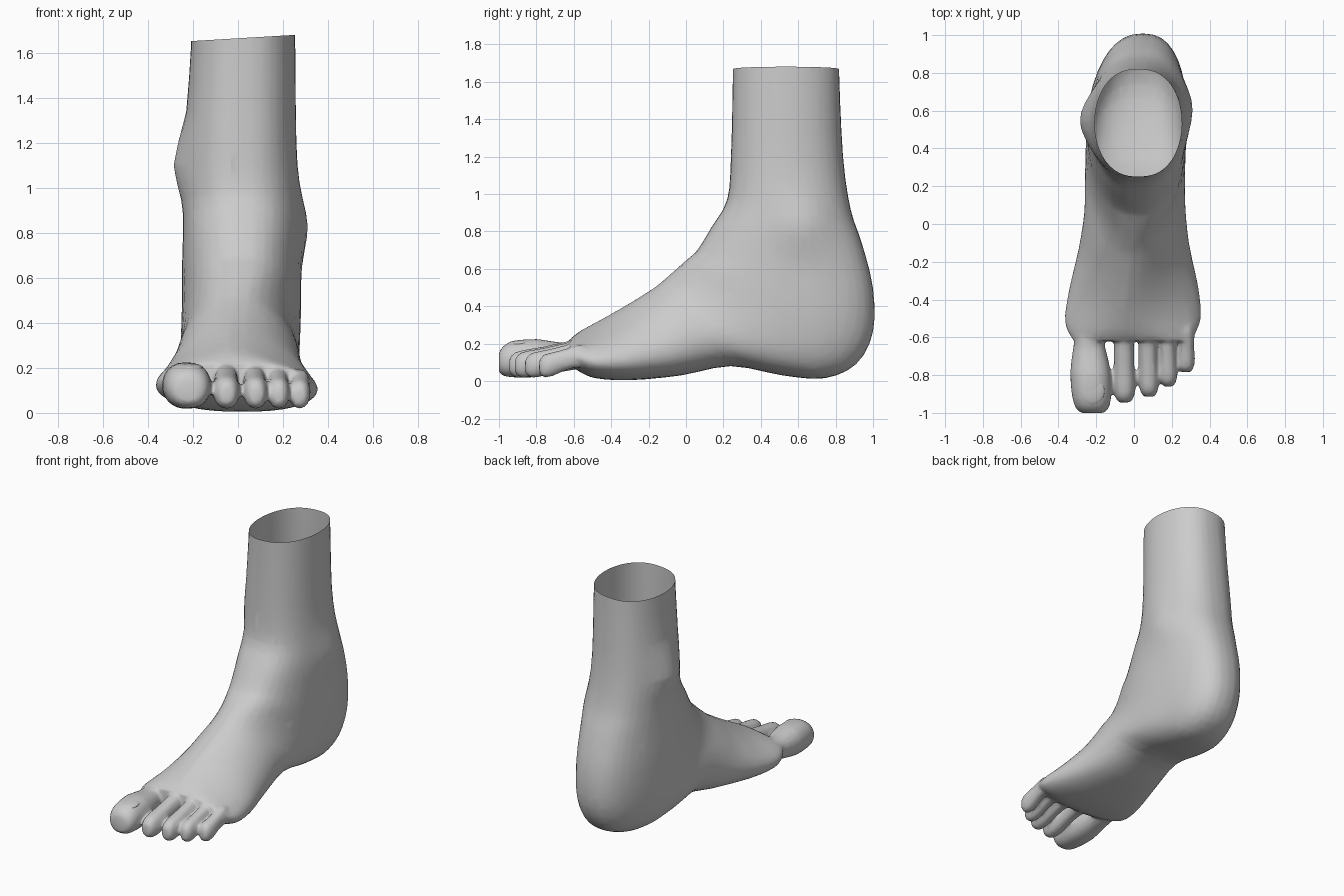
import bpy, bmesh, math
from mathutils import Vector

if "Cube" in bpy.data.objects:
    bpy.data.objects.remove(bpy.data.objects["Cube"])

N = 40
bm = bmesh.new()


def loft(rings):
    """Skin a list of point rings into a closed tube."""
    loops = [[bm.verts.new(p) for p in r] for r in rings]
    for a, b in zip(loops, loops[1:]):
        for i in range(N):
            j = (i + 1) % N
            bm.faces.new((a[i], a[j], b[j], b[i]))
    bm.faces.new(loops[0][::-1])
    bm.faces.new(loops[-1])


def section(a, b, xl, xr, k=1.0, p=0.85):
    """Rounded ring from top/front point a to sole/back point b (y, z).
    k < 1 moves the widest part toward the sole and the ridge inward."""
    pts = []
    for i in range(N):
        th = 2 * math.pi * i / N
        t = ((1 - math.cos(th)) / 2) ** k
        s = math.sin(th)
        side = math.copysign(abs(s) ** p, s) * (xr - xl) / 2
        x = (xl + xr) / 2 + side + (k - 1) * 0.15 * (1 - t)
        pts.append((x, a[0] + (b[0] - a[0]) * t, a[1] + (b[1] - a[1]) * t))
    return pts


def refine(rows, n=3):
    """Catmull-Rom interpolation between profile rows."""
    out = []
    ext = [rows[0]] + rows + [rows[-1]]
    for a, b, c, d in zip(ext, ext[1:], ext[2:], ext[3:]):
        for s in range(n):
            t = s / n
            out.append([q + 0.5 * t * (r - o + t * (2 * o - 5 * q + 4 * r - e
                        + t * (3 * (q - r) + e - o))) for o, q, r, e in zip(a, b, c, d)])
    return out + [rows[-1]]


# Leg, heel and forefoot: front y, z, back y, z, left x, right x, skew
body = [
    (0.25, 1.76, 0.82, 1.76, -0.205, 0.25, 1),
    (0.25, 1.62, 0.82, 1.62, -0.21, 0.255, 1),
    (0.24, 1.20, 0.84, 1.20, -0.235, 0.26, 1),
    (0.22, 0.97, 0.88, 0.92, -0.24, 0.275, 1),
    (0.14, 0.83, 0.94, 0.74, -0.245, 0.28, 1),
    (0.06, 0.70, 1.00, 0.50, -0.25, 0.28, 1),
    (0.01, 0.655, 1.00, 0.26, -0.25, 0.28, 1),
    (-0.04, 0.61, 0.91, 0.09, -0.25, 0.28, 0.95),
    (-0.08, 0.575, 0.74, 0.015, -0.25, 0.28, 0.9),
    (-0.12, 0.54, 0.52, 0.03, -0.25, 0.28, 0.85),
    (-0.17, 0.50, 0.24, 0.08, -0.25, 0.285, 0.8),
    (-0.28, 0.43, -0.03, 0.03, -0.275, 0.31, 0.7),
    (-0.40, 0.36, -0.30, 0.005, -0.32, 0.36, 0.6),
    (-0.50, 0.305, -0.48, 0.015, -0.345, 0.375, 0.6),
    (-0.57, 0.265, -0.56, 0.045, -0.335, 0.35, 0.7),
    (-0.62, 0.225, -0.62, 0.085, -0.31, 0.31, 0.9),
]
loft([section(r[:2], r[2:4], r[4], r[5], r[6], 0.82) for r in refine(body)])

# Toes: fraction of length, width factor, top z, bottom z
big = [(0, .5, .22, .08), (.35, .8, .205, .05), (.6, 1, .225, .022),
       (.85, .95, .215, .02), (.96, .78, .185, .03), (1, .55, .15, .05)]
small = [(0, .5, .18, .09), (.25, .8, .215, .07), (.4, .9, .205, .07), (.6, .9, .185, .05),
         (.78, 1, .17, .025), (.93, .85, .155, .02), (1, .5, .12, .045)]
toes = [  # root x, tip x, tip y, half width, height factor, profile
    (-0.245, -0.22, -1.0, 0.108, 1.0, big),
    (-0.055, -0.05, -0.945, 0.06, 1.0, small),
    (0.07, 0.08, -0.915, 0.055, 0.98, small),
    (0.175, 0.182, -0.86, 0.05, 0.95, small),
    (0.278, 0.274, -0.785, 0.048, 0.9, small),
]
ROOT = -0.48
for x0, x1, tip, w, h, prof in toes:
    rings = []
    for f, wf, top, bot in refine(prof, 2):
        y, x = ROOT + (tip - ROOT) * f, x0 + (x1 - x0) * f
        rings.append(section((y, top * h), (y, bot), x - w * wf, x + w * wf, 1, 0.8))
    loft(rings)

# Ankle bones swell out of the skin; the heel leans slightly outward
for v in bm.verts:
    x, y, z = v.co
    for sgn, cy, cz, amp in ((-1, 0.55, 1.11, 0.05), (1, 0.63, 0.83, 0.035)):
        if x * sgn > 0:
            v.co.x += sgn * amp * min(1, abs(x) / 0.24) * math.exp(
                -((y - cy) / 0.15) ** 2 - ((z - cz) / 0.14) ** 2)
    if z < 1:
        v.co.x += 0.075 * max(0, y - 0.6) * min(1, (1 - z) / 0.3)

bmesh.ops.recalc_face_normals(bm, faces=bm.faces)
mesh = bpy.data.meshes.new("foot")
bm.to_mesh(mesh)
bm.free()
foot = bpy.data.objects.new("foot", mesh)
bpy.context.collection.objects.link(foot)
bpy.context.view_layer.objects.active = foot
foot.select_set(True)

# Fuse the parts into one skin
m = foot.modifiers.new("fuse", 'REMESH')
m.mode = 'VOXEL'
m.voxel_size = 0.01
m = foot.modifiers.new("soften", 'SMOOTH')
m.factor, m.iterations = 0.5, 8
m = foot.modifiers.new("reduce", 'DECIMATE')
m.ratio = 0.06
for name in ("fuse", "soften", "reduce"):
    bpy.ops.object.modifier_apply(modifier=name)

# Cut the leg open along its slightly tilted rim
bm = bmesh.new()
bm.from_mesh(foot.data)
bmesh.ops.bisect_plane(bm, geom=bm.verts[:] + bm.edges[:] + bm.faces[:],
                       plane_co=Vector((0.02, 0.54, 1.667)),
                       plane_no=Vector((-0.06, 0, 1)), clear_outer=True)
bm.to_mesh(foot.data)
bm.free()
bpy.ops.object.shade_smooth()

# Big toenail
bpy.ops.mesh.primitive_uv_sphere_add(segments=16, ring_count=8, radius=1,
                                     location=(-0.22, -0.885, 0.202))
nail = bpy.context.object
nail.name = "big_toenail"
nail.scale = (0.065, 0.075, 0.018)
nail.rotation_euler = (math.radians(5), 0, 0)
bpy.ops.object.shade_smooth()
